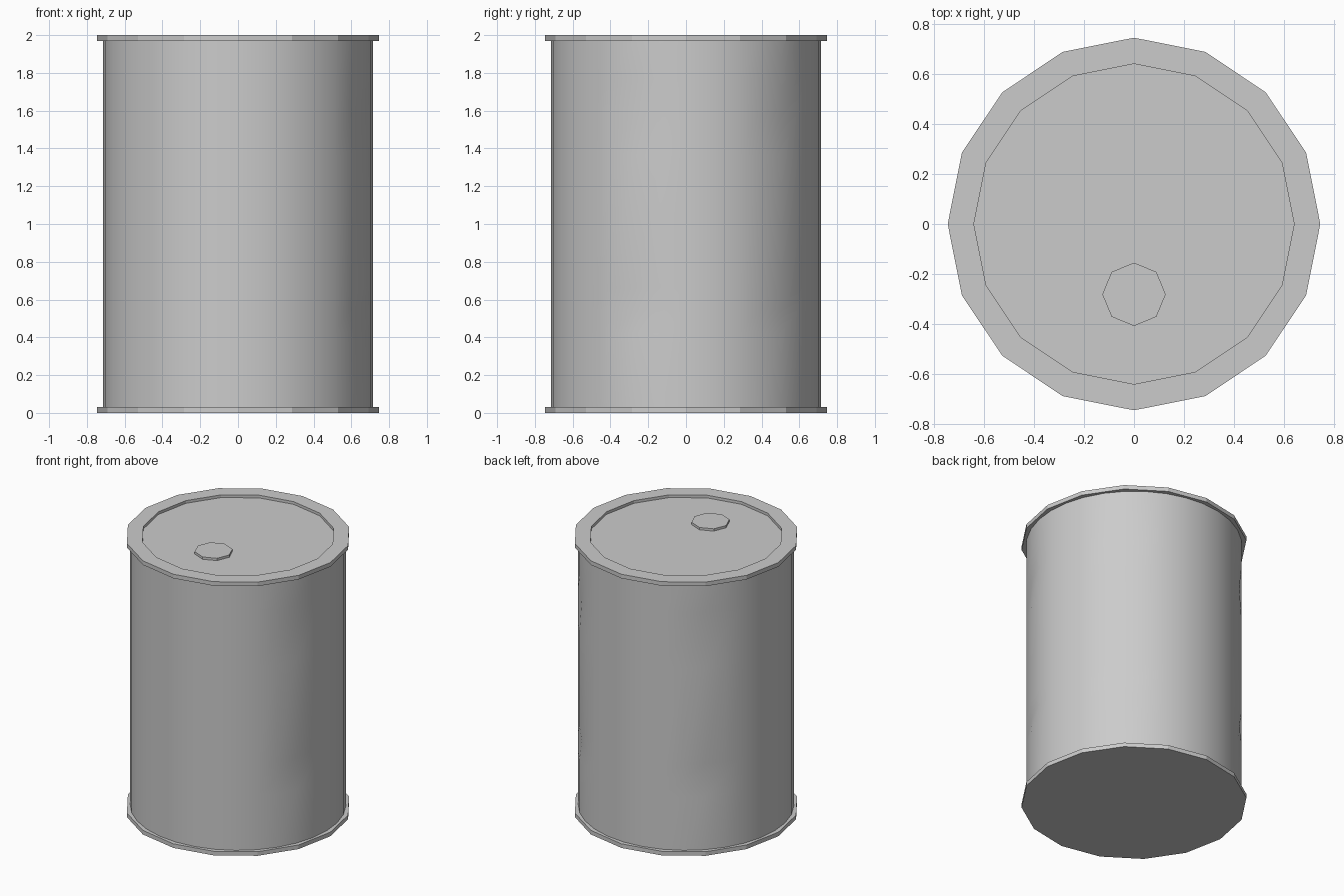
import bpy
import math

cube = bpy.data.objects.get("Cube")
if cube:
    bpy.data.objects.remove(cube, do_unlink=True)

steel = bpy.data.materials.new("plain grey steel")
steel.use_nodes = True
GREY = (0.6, 0.6, 0.6, 1.0)
steel.diffuse_color = GREY
steel.node_tree.nodes["Principled BSDF"].inputs["Base Color"].default_value = GREY


def lathe(name, profile, sides, cap_start=False, cap_end=False, centre=(0, 0), dents=()):
    """Spin (radius, z) points around z; dents maps (row, column) to inward depth."""
    verts, faces = [], []
    for row, (radius, z) in enumerate(profile):
        for col in range(sides):
            a = 2 * math.pi * col / sides
            r = radius - (dents[(row, col)] if (row, col) in dents else 0)
            verts.append((centre[0] + r * math.cos(a), centre[1] + r * math.sin(a), z))
    for row in range(len(profile) - 1):
        for col in range(sides):
            a, b = row * sides + col, row * sides + (col + 1) % sides
            faces.append((a, b, b + sides, a + sides))
    if cap_start:
        faces.append(tuple(reversed(range(sides))))
    if cap_end:
        faces.append(tuple(range(len(verts) - sides, len(verts))))
    mesh = bpy.data.meshes.new(name)
    mesh.from_pydata(verts, [], faces)
    mesh.materials.append(steel)
    obj = bpy.data.objects.new(name, mesh)
    bpy.context.collection.objects.link(obj)
    return obj


RIM, BODY, LID = 0.747, 0.715, 0.642
RIM_H, TOP, LID_Z = 0.03, 2.0, 1.98

# Drum wall with shallow dents knocked into an upper and a lower row
heights = [0.02, 0.42, 0.55, 0.66, 1.36, 1.6, 1.77, 1.98]
dents = {(row, col): 0.015 for row in (2, 5) for col in (4, 12, 30)}
wall = lathe("drum_wall", [(BODY, z) for z in heights], 32, dents=dents)
for poly in wall.data.polygons:
    poly.use_smooth = True

# Flat bottom plate with its projecting rim
lathe("bottom_rim", [(RIM, 0), (RIM, RIM_H), (BODY - 0.03, RIM_H)], 16, cap_start=True)

# Top rim stepping down to the recessed lid
lathe("top_rim_and_lid",
      [(BODY - 0.03, TOP - RIM_H), (RIM, TOP - RIM_H), (RIM, TOP), (LID, TOP), (LID, LID_Z)],
      16, cap_end=True)

# Octagonal filler cap near the front of the lid
lathe("filler_cap", [(0.127, LID_Z - 0.005), (0.127, TOP - 0.003)], 8,
      cap_start=True, cap_end=True, centre=(0, -0.282))
